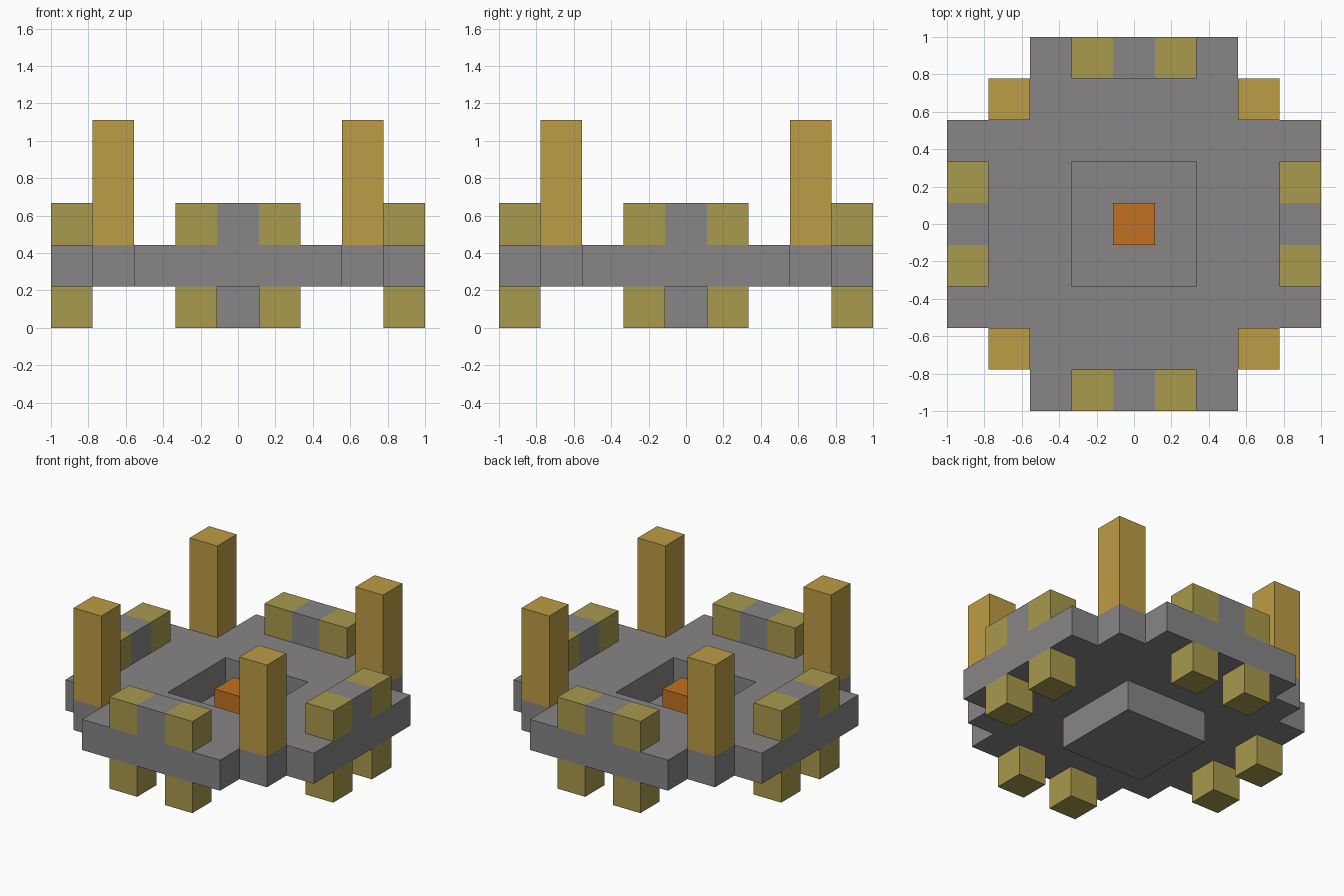
import bpy
import bmesh
from mathutils import Matrix, Vector

if "Cube" in bpy.data.objects:
    bpy.data.objects.remove(bpy.data.objects["Cube"])

U = 2 / 9  # one block; the model is nine blocks wide


def make_material(name, color):
    mat = bpy.data.materials.new(name)
    mat.use_nodes = True
    mat.diffuse_color = (*color, 1)
    mat.node_tree.nodes["Principled BSDF"].inputs["Base Color"].default_value = (*color, 1)
    return mat


grey = make_material("stone grey", (0.246, 0.235, 0.238))
olive = make_material("olive yellow", (0.392, 0.319, 0.074))
gold = make_material("golden tan", (0.515, 0.332, 0.06))
orange = make_material("burnt orange", (0.533, 0.165, 0.015))


def add_object(name, bm, *mats):
    mesh = bpy.data.meshes.new(name)
    bm.to_mesh(mesh)
    bm.free()
    for mat in mats:
        mesh.materials.append(mat)
    obj = bpy.data.objects.new(name, mesh)
    bpy.context.collection.objects.link(obj)
    return obj


def block(name, centre, size, mat):
    """Box with its base at centre, all measured in blocks."""
    bm = bmesh.new()
    bmesh.ops.create_cube(bm, size=1)
    lift = Vector((0, 0, size[2] / 2))
    for v in bm.verts:
        v.co = (Vector(a * b for a, b in zip(v.co, size)) + lift + Vector(centre)) * U
    return add_object(name, bm, mat)


# Stepped platform with a square opening in the middle
bm = bmesh.new()
bmesh.ops.create_grid(bm, x_segments=9, y_segments=9, size=1)
unwanted = []
for face in bm.faces:
    c = face.calc_center_median() / U
    i, j = abs(round(c.x)), abs(round(c.y))
    if i + j > 6 or max(i, j) <= 1:
        unwanted.append(face)
bmesh.ops.delete(bm, geom=unwanted, context="FACES")
bmesh.ops.translate(bm, verts=bm.verts, vec=(0, 0, U))
platform = add_object("platform", bm, grey)
thickness = platform.modifiers.new("thickness", "SOLIDIFY")
thickness.thickness = U
thickness.offset = 1

# Sunken basin floor and the block standing in it
block("basin_floor", (0, 0, 0), (3, 3, 1), grey)
block("centre_block", (0, 0, 1), (1, 1, 1), orange)

# Four corner posts
for x in (-3, 3):
    for y in (-3, 3):
        block("corner_post", (x, y, 2), (1, 1, 3), gold)

# Each side has a parapet with coloured ends and two feet below it
for turn, side in enumerate(("front", "left", "back", "right")):
    spin = Matrix.Rotation(turn * 1.5707963, 4, "Z")
    bm = bmesh.new()
    bmesh.ops.create_cube(bm, size=U)
    bmesh.ops.scale(bm, verts=bm.verts, vec=(3, 1, 1))
    for x in (-U / 2, U / 2):
        bmesh.ops.bisect_plane(bm, geom=bm.verts[:] + bm.edges[:] + bm.faces[:],
                               plane_co=(x, 0, 0), plane_no=(1, 0, 0))
    for face in bm.faces:
        face.material_index = int(abs(face.calc_center_median().x) > U / 2)
    bmesh.ops.translate(bm, verts=bm.verts, vec=(0, -4 * U, 2.5 * U))
    bmesh.ops.transform(bm, matrix=spin, verts=bm.verts)
    add_object(side + "_parapet", bm, grey, olive)
    for x in (-1, 1):
        block(side + "_foot", spin @ Vector((x, -4, 0)), (1, 1, 1), olive)
